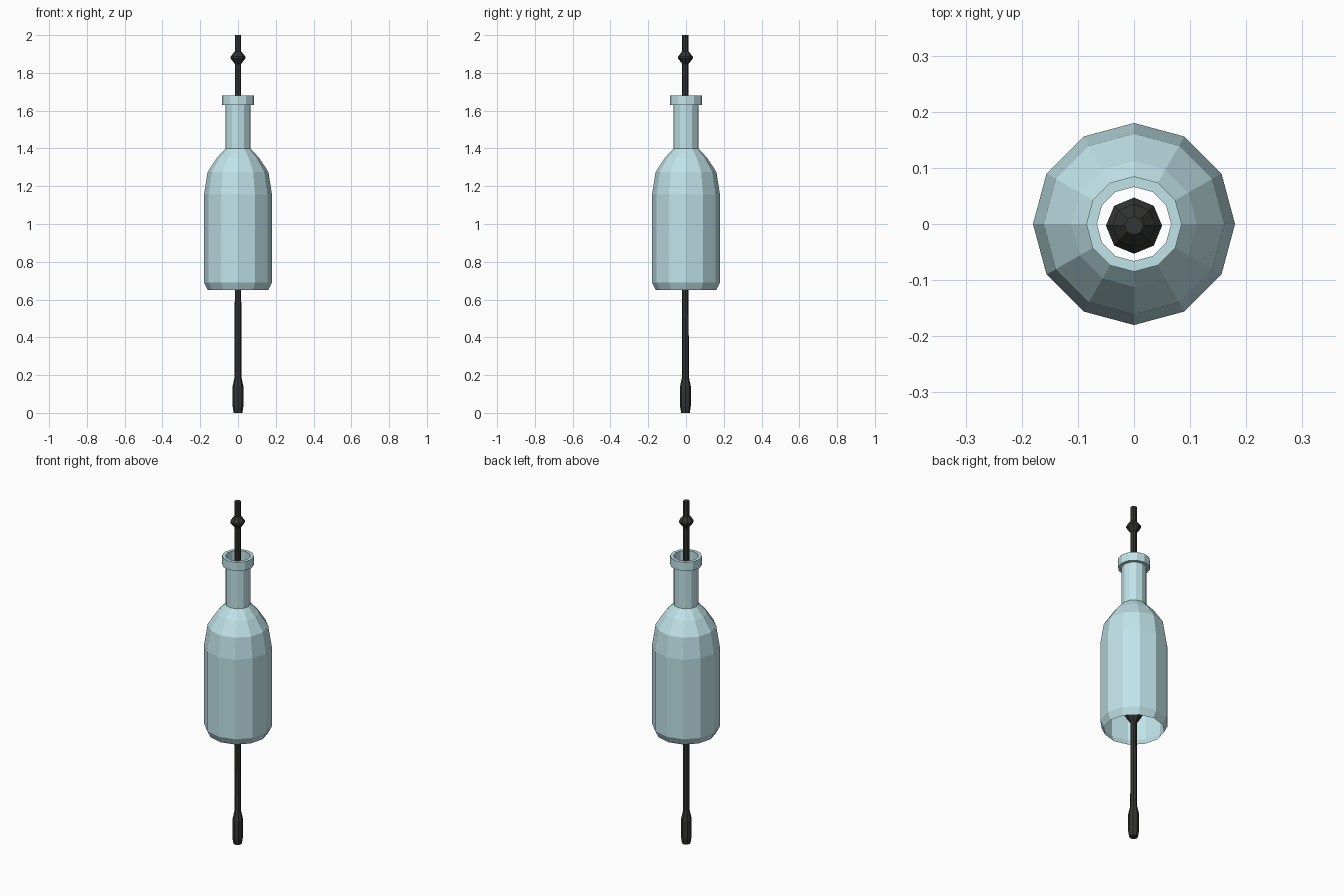
import bpy, bmesh, math

if "Cube" in bpy.data.objects:
    bpy.data.objects.remove(bpy.data.objects["Cube"])


def material(name, color):
    m = bpy.data.materials.new(name)
    m.diffuse_color = color
    m.use_nodes = True
    m.node_tree.nodes["Principled BSDF"].inputs["Base Color"].default_value = m.diffuse_color
    return m


def lathe(name, profile, sides, mat, y=0.0, capped=False):
    """Revolve (radius, z) points around the vertical axis."""
    bm = bmesh.new()
    rings = []
    for r, z in profile:
        rings.append([bm.verts.new((r * math.cos(2 * math.pi * i / sides),
                                    y + r * math.sin(2 * math.pi * i / sides), z))
                      for i in range(sides)])
    for a, b in zip(rings, rings[1:]):
        for i in range(sides):
            j = (i + 1) % sides
            bm.faces.new((a[i], a[j], b[j], b[i]))
    if capped:
        bm.faces.new(rings[0][::-1])
        bm.faces.new(rings[-1])
    me = bpy.data.meshes.new(name)
    bm.to_mesh(me)
    bm.free()
    me.materials.append(mat)
    ob = bpy.data.objects.new(name, me)
    bpy.context.collection.objects.link(ob)
    return ob


glass = material("pale_glass", (0.53, 0.77, 0.81, 1))
dark = material("dark_cord", (0.035, 0.035, 0.033, 1))
ROD_Y = -0.003

# Bottle shell with its bottom cut off, thick lip at the mouth
lathe("bottle", [(0.16, 0.65), (0.18, 0.69), (0.18, 1.155), (0.161, 1.275),
                 (0.112, 1.35), (0.066, 1.40), (0.066, 1.63), (0.085, 1.63),
                 (0.085, 1.68), (0.066, 1.68), (0.066, 1.63)], 12, glass)

# Hanging cord with weighted end, hidden clapper and upper knot
lathe("cord", [(0.023, 0), (0.029, 0.038), (0.029, 0.138), (0.018, 0.19),
               (0.017, 0.69), (0.05, 0.74), (0.05, 0.76), (0.017, 0.81),
               (0.017, 1.848), (0.039, 1.876), (0.039, 1.886), (0.017, 1.914),
               (0.017, 2.0)], 8, dark, ROD_Y, capped=True)
